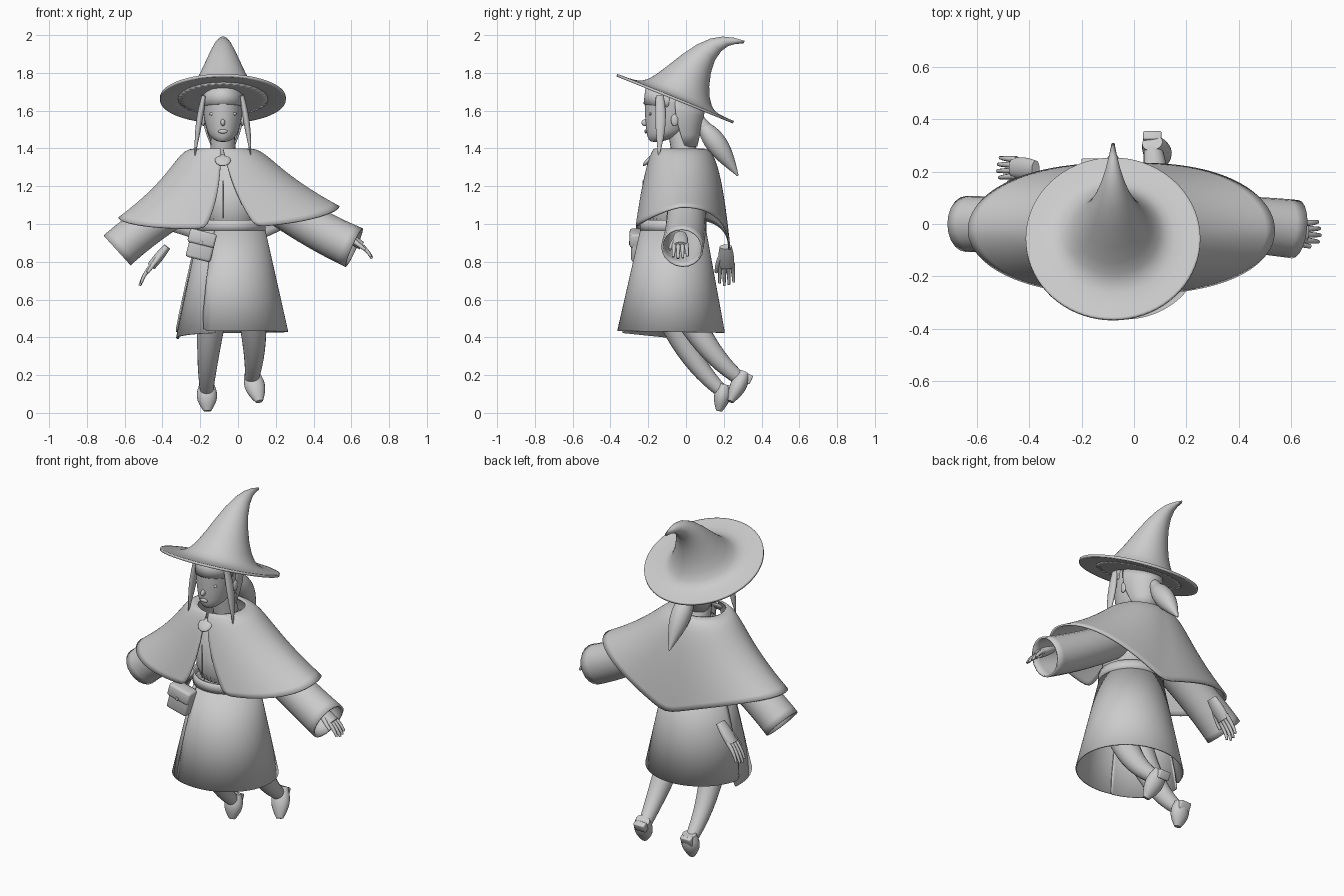
import bpy, bmesh
from math import sin, cos, radians, pi, copysign
from mathutils import Vector, Matrix

if "Cube" in bpy.data.objects:
    bpy.data.objects.remove(bpy.data.objects["Cube"])

GREY = (0.6, 0.6, 0.6, 1)
grey = bpy.data.materials.new("plain_grey")
grey.use_nodes = True
grey.diffuse_color = GREY
grey.node_tree.nodes["Principled BSDF"].inputs["Base Color"].default_value = GREY


def finish(name, bm, levels=0, thick=0.0):
    """Turn a bmesh into a shaded object, optionally smoothed and thickened."""
    bmesh.ops.recalc_face_normals(bm, faces=bm.faces)
    mesh = bpy.data.meshes.new(name)
    bm.to_mesh(mesh)
    bm.free()
    mesh.materials.append(grey)
    part = bpy.data.objects.new(name, mesh)
    bpy.context.collection.objects.link(part)
    bpy.ops.object.select_all(action="DESELECT")
    part.select_set(True)
    bpy.context.view_layer.objects.active = part
    bpy.ops.object.shade_smooth_by_angle(angle=radians(50))
    if levels:
        smooth = part.modifiers.new("Smooth", "SUBSURF")
        smooth.levels = smooth.render_levels = levels
    if thick:
        part.modifiers.new("Thickness", "SOLIDIFY").thickness = thick


def skin(rows, closed=True, caps=False):
    """Bridge rows of points into a quad surface."""
    bm = bmesh.new()
    grid = [[bm.verts.new(point) for point in row] for row in rows]
    count = len(grid[0])
    for lower, upper in zip(grid, grid[1:]):
        for i in range(count if closed else count - 1):
            j = (i + 1) % count
            bm.faces.new((lower[i], lower[j], upper[j], upper[i]))
    if caps:
        bm.faces.new(grid[0])
        bm.faces.new(grid[-1])
    return bm


def loft(name, centre_x, rings, start=0, end=360, caps=False, thick=0.0, sides=36):
    """Join elliptical rings, each given as front y, front z, back y, back z, half width."""
    closed = end - start == 360
    steps = sides if closed else sides - 1
    rows = []
    for front_y, front_z, back_y, back_z, half_width in rings:
        front, back = Vector((centre_x, front_y, front_z)), Vector((centre_x, back_y, back_z))
        angles = [radians(start + (end - start) * i / steps) for i in range(sides)]
        rows.append([front.lerp(back, (1 - cos(a)) / 2) + Vector((half_width * sin(a), 0, 0))
                     for a in angles])
    finish(name, skin(rows, closed, caps), 1, thick)


def limb(name, start, middle, end, r_start, r_end, swell=0.0, flat=1.0, across=(0, 1, 0),
         hollow=False, steps=12, sides=20):
    """Sweep a tapering, swelling round section along an arc through three points."""
    a, m, b = Vector(start), Vector(middle), Vector(end)
    handle = m * 2 - (a + b) / 2
    rows = []
    for i in range(steps + 1):
        t = i / steps
        centre = a.lerp(handle, t).lerp(handle.lerp(b, t), t)
        along = (handle - a).lerp(b - handle, t)
        u = along.cross(Vector(across)).normalized()
        v = along.cross(u).normalized()
        r = r_start + (r_end - r_start) * t + swell * sin(pi * t)
        turns = [2 * pi * k / sides for k in range(sides)]
        rows.append([centre + r * (u * flat * cos(w) + v * sin(w)) for w in turns])
    finish(name, skin(rows, caps=not hollow), thick=0.01 if hollow else 0)


def ball(name, place, size, tilt=0):
    bm = bmesh.new()
    bmesh.ops.create_uvsphere(bm, u_segments=20, v_segments=12, radius=1)
    turn = Matrix.Rotation(radians(tilt), 4, "X")
    bm.transform(Matrix.Translation(place) @ turn @ Matrix.Diagonal((*size, 1)))
    finish(name, bm)


def box(name, place, size, turn=0, axis="Y"):
    bm = bmesh.new()
    bmesh.ops.create_cube(bm, size=1)
    rotation = Matrix.Rotation(radians(turn), 4, axis)
    bm.transform(Matrix.Translation(place) @ rotation @ Matrix.Diagonal((*size, 1)))
    bmesh.ops.bevel(bm, geom=bm.edges[:], offset=min(size) / 6, segments=2, affect="EDGES", profile=0.5)
    finish(name, bm)


HEAD_X, BODY_X = -0.08, -0.035  # the head leans off the body centre line
SIDES = (("right", -1), ("left", 1))

# Pointed hat with a tilted brim, flat underneath, and a bent tip
loft("hat", HEAD_X, [
    (-.365, 1.795, .255, 1.545, .335), (-.35, 1.79, .24, 1.55, .32), (-.26, 1.755, .165, 1.585, .23),
    (-.2, 1.76, .135, 1.615, .18), (-.1, 1.835, .115, 1.72, .125), (.06, 1.965, .145, 1.88, .063),
    (.2, 2.005, .225, 1.955, .025), (.31, 1.97, .3, 1.955, .006)], thick=.014)
loft("brim_underside", HEAD_X, [(-.3, 1.755, .2, 1.555, .27), (-.3, 1.765, .2, 1.565, .27)], caps=True)

# Head that narrows to the chin, and the neck
head_rings = []
for step in range(9):
    height = step / 8
    full = sin(height * pi / 2) ** 0.4
    head_rings.append((-.19 - .03 * full, 1.43 + .26 * height, -.13 + .19 * full,
                       1.435 + .24 * height, .03 + .079 * full))
loft("head", HEAD_X, head_rings, caps=True)
limb("neck", (HEAD_X, 0, 1.34), (HEAD_X, -.02, 1.43), (HEAD_X, -.04, 1.52), .07, .06)

# Face and the loose locks beside it
ball("nose", (HEAD_X, -.216, 1.537), (.012, .02, .018), 20)
ball("lips", (HEAD_X, -.212, 1.49), (.025, .008, .011))
for side, s in SIDES:
    ball(side + "_eye", (HEAD_X + s * .05, -.189, 1.583), (.024, .008, .009))
    ball(side + "_ear", (HEAD_X + s * .104, -.06, 1.55), (.01, .02, .032))
    limb(side + "_side_lock", (HEAD_X + s * .1, -.14, 1.68), (HEAD_X + s * .127, -.135, 1.53),
         (HEAD_X + s * .148, -.145, 1.36), .02, .003, swell=.015, flat=.6)

# Hair gathered into a ponytail
loft("back_hair", HEAD_X, [
    (-.06, 1.4, .06, 1.41, .06), (-.17, 1.53, .09, 1.54, .115), (-.2, 1.71, .1, 1.6, .113)],
    85, 275, thick=.01)
loft("fringe", HEAD_X, [(-.225, 1.635, .07, 1.6, .112), (-.215, 1.72, .07, 1.66, .107)],
     -85, 85, thick=.01)
limb("hair_band", (HEAD_X, .07, 1.55), (HEAD_X, .085, 1.53), (HEAD_X, .1, 1.51), .03, .036,
     across=(1, 0, 0))
limb("ponytail", (HEAD_X, .07, 1.54), (HEAD_X, .165, 1.42), (HEAD_X, .275, 1.255), .02, .004,
     swell=.044, across=(1, 0, 0))


# Cape: round shoulders, spreading over the arms and falling to a point at the back
def cape_point(angle, fall):
    s, c = sin(angle), cos(angle)
    broad = copysign(abs(s) ** (1 - .2 * fall), s)
    drop = .335 - .03 * s
    if c > 0:
        drop += .085 * c ** 1.3
        y = -.025 - (.14 + .105 * fall ** .6) * c
    else:
        drop += .215 * (1 - abs(broad)) ** 1.15
        y = -.025 - (.11 + .15 * fall ** .35) * c
    x = (.13 + .2 * fall ** .35 + .26 * fall ** 1.8) * broad
    return x - .085 + fall * drop * .11, y, 1.4 - fall * drop


cape_rows = []
for row in range(17):
    fall = (row / 16) ** 2
    gap = radians(2 + 7 * fall)
    cape_rows.append([cape_point(gap + (2 * pi - 2 * gap) * i / 60, fall) for i in range(61)])
finish("cape", skin(cape_rows, closed=False), 1, .01)
ball("cape_clasp", (HEAD_X, -.198, 1.338), (.042, .042, .012), 45)

# Torso, belt and wrapped skirt with a lower flap under its slit
loft("torso", BODY_X, [
    (-.235, .96, .1, .96, .172), (-.225, 1.16, .14, 1.16, .17), (-.18, 1.28, .13, 1.28, .16),
    (-.13, 1.37, .06, 1.37, .09)], caps=True)
box("bodice_seam", (HEAD_X, -.226, 1.13), (.004, .006, .2))
loft("belt", BODY_X, [(-.245, .965, .11, .965, .182), (-.245, 1.02, .11, 1.02, .18)], thick=.01)
loft("skirt", BODY_X, [(-.24, .98, .105, .98, .178), (-.365, .435, .207, .425, .302)],
     -34, 265, thick=.008)
loft("skirt_under_flap", BODY_X, [(-.23, .98, .1, .98, .17), (-.35, .425, .197, .37, .293)],
     -105, -15, thick=.008)

# Belt bag with its flap
box("bag", (-.195, -.25, .885), (.135, .08, .15), 14)
box("bag_flap", (-.19, -.257, .925), (.145, .082, .075), 14)
box("bag_button", (-.197, -.299, .9), (.018, .008, .018), 14)

# Wide open sleeves
limb("left_sleeve", (.12, 0, 1.16), (.37, 0, 1), (.615, -.02, .875), .1, .112, hollow=True)
limb("right_sleeve", (-.2, 0, 1.17), (-.45, 0, 1.01), (-.64, 0, .86), .1, .107, hollow=True)


# Hands, one of them hanging free behind the body
def hand(side, wrist, knuckle, tip):
    w, k, t = Vector(wrist), Vector(knuckle), Vector(tip)
    across = Vector((0, 1, 0))
    limb(side + "_palm", w, w.lerp(k, .5), k, .032, .038, swell=.006, flat=.6)
    for i in range(4):
        spread = across * (i - 1.5) * .021
        base = k.lerp(w, .15) + spread
        end = k.lerp(t, 1 - .12 * abs(i - 1.3)) + spread * 1.2
        bend = Vector(((t.x - k.x) * .15, 0, 0))
        limb(f"{side}_finger_{i}", base, base.lerp(end, .5) + bend, end, .013, .007, sides=8)
    root = w.lerp(k, .45) - across * .025
    end = k.lerp(t, .3) - across * .055
    limb(side + "_thumb", root, root.lerp(end, .5) - across * .006, end, .015, .008, sides=8)


hand("left", (.56, -.03, .945), (.655, -.03, .885), (.712, -.03, .815))
hand("right", (-.375, .21, .88), (-.46, .215, .775), (-.522, .215, .67))

# Legs trailing backwards, with shoes pointing down
for side, hip, knee, ankle, toe in (
        ("left", (.06, -.05, .65), (.085, .105, .365), (.07, .3, .17), (.113, .235, .06)),
        ("right", (-.12, -.13, .66), (-.155, .005, .34), (-.166, .195, .11), (-.162, .175, .01))):
    limb(side + "_leg", hip, knee, ankle, .088, .034, across=(1, 0, 0))
    heel_top = Vector(ankle) + Vector((0, .01, .04))
    middle = heel_top.lerp(Vector(toe), .5)
    limb(side + "_shoe", heel_top, middle, toe, .04, .02, swell=.023, flat=.8, across=(1, 0, 0))
    box(side + "_heel", heel_top + Vector((0, .02, -.03)), (.07, .035, .05), -25, "X")
